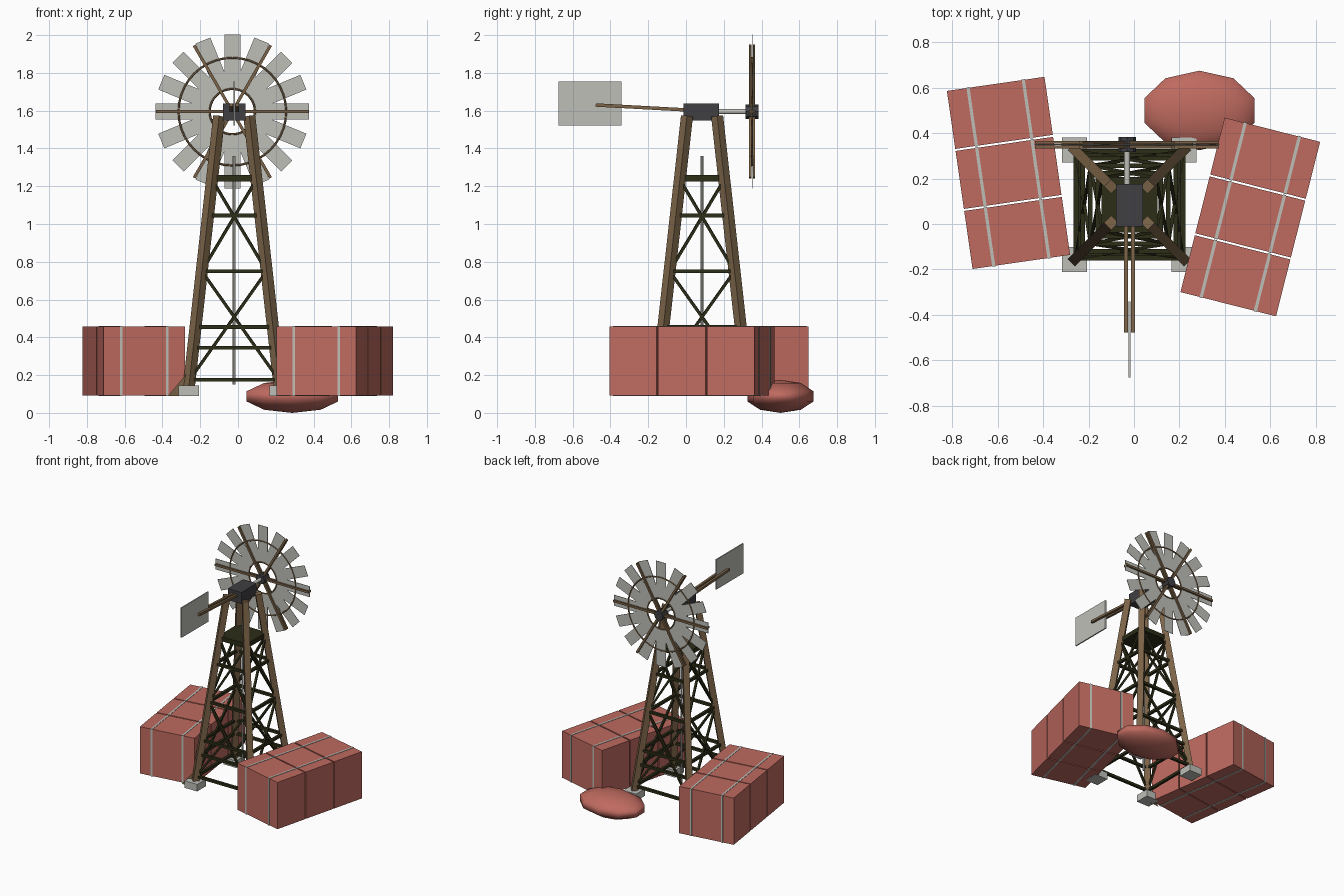
import bpy
from math import cos, sin, pi, radians
from mathutils import Vector, Matrix

cube = bpy.data.objects.get("Cube")
if cube:
    bpy.data.objects.remove(cube, do_unlink=True)


def material(name, r, g, b):
    m = bpy.data.materials.new(name)
    m.use_nodes = True
    m.diffuse_color = (r, g, b, 1)
    m.node_tree.nodes["Principled BSDF"].inputs["Base Color"].default_value = (r, g, b, 1)
    return m


RED = material("red_cloth", 0.52, 0.145, 0.115)
WOOD = material("brown_timber", 0.2, 0.127, 0.064)
DARK = material("dark_olive_timber", 0.026, 0.026, 0.009)
IRON = material("dark_iron", 0.05, 0.05, 0.055)
GREY = material("pale_grey_metal", 0.52, 0.52, 0.485)


def finish(name, mat):
    ob = bpy.context.object
    ob.name = name
    ob.data.materials.append(mat)
    return ob


def box(name, mat, centre, size, spin=None):
    bpy.ops.mesh.primitive_cube_add(size=1)
    ob = finish(name, mat)
    ob.matrix_world = (Matrix.Translation(centre) @ (spin or Matrix())
                       @ Matrix.Diagonal((*size, 1)))
    return ob


def beam(name, mat, a, b, width, depth=None):
    a, b = Vector(a), Vector(b)
    spin = (b - a).to_track_quat('Z', 'Y').to_matrix().to_4x4()
    return box(name, mat, (a + b) / 2, (width, depth or width, (b - a).length), spin)


def rod(name, mat, a, b, radius, sides=12):
    a, b = Vector(a), Vector(b)
    bpy.ops.mesh.primitive_cylinder_add(vertices=sides, radius=radius, depth=(b - a).length)
    ob = finish(name, mat)
    ob.matrix_world = (Matrix.Translation((a + b) / 2)
                       @ (b - a).to_track_quat('Z', 'Y').to_matrix().to_4x4())
    bpy.ops.object.shade_smooth_by_angle(angle=radians(40))
    return ob


# Tower: four leaning legs on square footings
CX, CY = -0.02, 0.085
LOW, HIGH = 0.13, 1.57
CORNERS = [(-1, -1), (1, -1), (1, 1), (-1, 1)]


def corner(i, z):
    half = 0.241 + (0.08 - 0.241) * (z - LOW) / (HIGH - LOW)
    sx, sy = CORNERS[i % 4]
    return CX + sx * half, CY + sy * half, z


for i in range(4):
    beam("tower_leg", WOOD, corner(i, LOW), corner(i, HIGH), 0.045)
    fx, fy, _ = corner(i, LOW)
    box("footing", GREY, (fx, fy, 0.118), (0.11, 0.11, 0.055))
    # Horizontal rails and crossed braces on each side
    for z in (0.175, 0.345, 0.455, 0.75, 1.045):
        beam("cross_rail", DARK, corner(i, z), corner(i + 1, z), 0.02)
    for z0, z1 in ((0.175, 0.75), (0.75, 1.235)):
        beam("diagonal_brace", DARK, corner(i, z0), corner(i + 1, z1), 0.015)
        beam("diagonal_brace", DARK, corner(i + 1, z0), corner(i, z1), 0.015)

box("platform", DARK, (CX, CY, 1.242), (0.245, 0.245, 0.036))
rod("pump_pipe", GREY, (CX, CY, 0.15), (CX, CY, 1.36), 0.008, 8)

# Gear head and drive shaft
box("gear_head", IRON, (CX, 0.082, 1.592), (0.118, 0.188, 0.09))
HUB = Vector((-0.03, 0.35, 1.595))
rod("drive_shaft", GREY, (HUB.x, 0.17, HUB.z), (HUB.x, 0.33, HUB.z), 0.013)
rod("wheel_hub", IRON, HUB - Vector((0, 0.034, 0)), HUB + Vector((0, 0.034, 0)), 0.038, 8)


# Wheel: flat blades, doubled spokes and two hoops
def radial(angle, r, y=0.0):
    return HUB + Vector((cos(angle) * r, y, sin(angle) * r))


for i in range(16):
    a = i * pi / 8
    box("wheel_blade", GREY, radial(a, 0.262), (0.29, 0.003, 0.084), Matrix.Rotation(-a, 4, 'Y'))
for side in (-0.01, 0.01):
    for i in range(6):
        a = i * pi / 3
        box("wheel_spoke", WOOD, radial(a, 0.21, side), (0.39, 0.013, 0.016),
            Matrix.Rotation(-a, 4, 'Y'))
for r in (0.12, 0.285):
    bpy.ops.mesh.primitive_torus_add(location=HUB, rotation=(pi / 2, 0, 0), major_radius=r,
                                     minor_radius=0.006, major_segments=40, minor_segments=6)
    finish("wheel_hoop", WOOD)

# Tail boom and vane
for x in (-0.036, -0.004):
    beam("tail_boom", WOOD, (x, 0.02, 1.603), (x, -0.478, 1.63), 0.018)
box("tail_vane", GREY, (CX, -0.508, 1.638), (0.01, 0.335, 0.233))


# Wrapped bales: two rows of three, each bale with two straps
def bale_row(x, y, turn):
    spin = Matrix.Rotation(radians(turn), 4, 'Z')
    base = Vector((x, y, 0.275))
    for k in (-1, 0, 1):
        mid = base + spin @ Vector((0, k * 0.267, 0))
        box("bale", RED, mid, (0.434, 0.258, 0.366), spin)
        for off in (-0.123, 0.123):
            box("bale_strap", GREY, mid + spin @ Vector((off, 0, 0)), (0.014, 0.263, 0.371), spin)


bale_row(0.512, 0.031, -14.2)
bale_row(-0.5525, 0.225, 8.2)

# Small wooden gusset between footing and bale
gusset = bpy.data.meshes.new("corner_gusset")
gusset.from_pydata([(-0.37, -0.168, 0.09), (-0.27, -0.156, 0.09), (-0.27, -0.156, 0.21)],
                   [], [(0, 1, 2)])
gusset.materials.append(WOOD)
gusset_ob = bpy.data.objects.new("corner_gusset", gusset)
bpy.context.collection.objects.link(gusset_ob)

# Soft sack lying behind the tower
bpy.ops.mesh.primitive_uv_sphere_add(segments=10, ring_count=5, location=(0.288, 0.5, 0.0875))
sack = finish("sack", RED)
sack.scale = (0.268, 0.184, 0.0875)
bpy.ops.object.shade_smooth()
